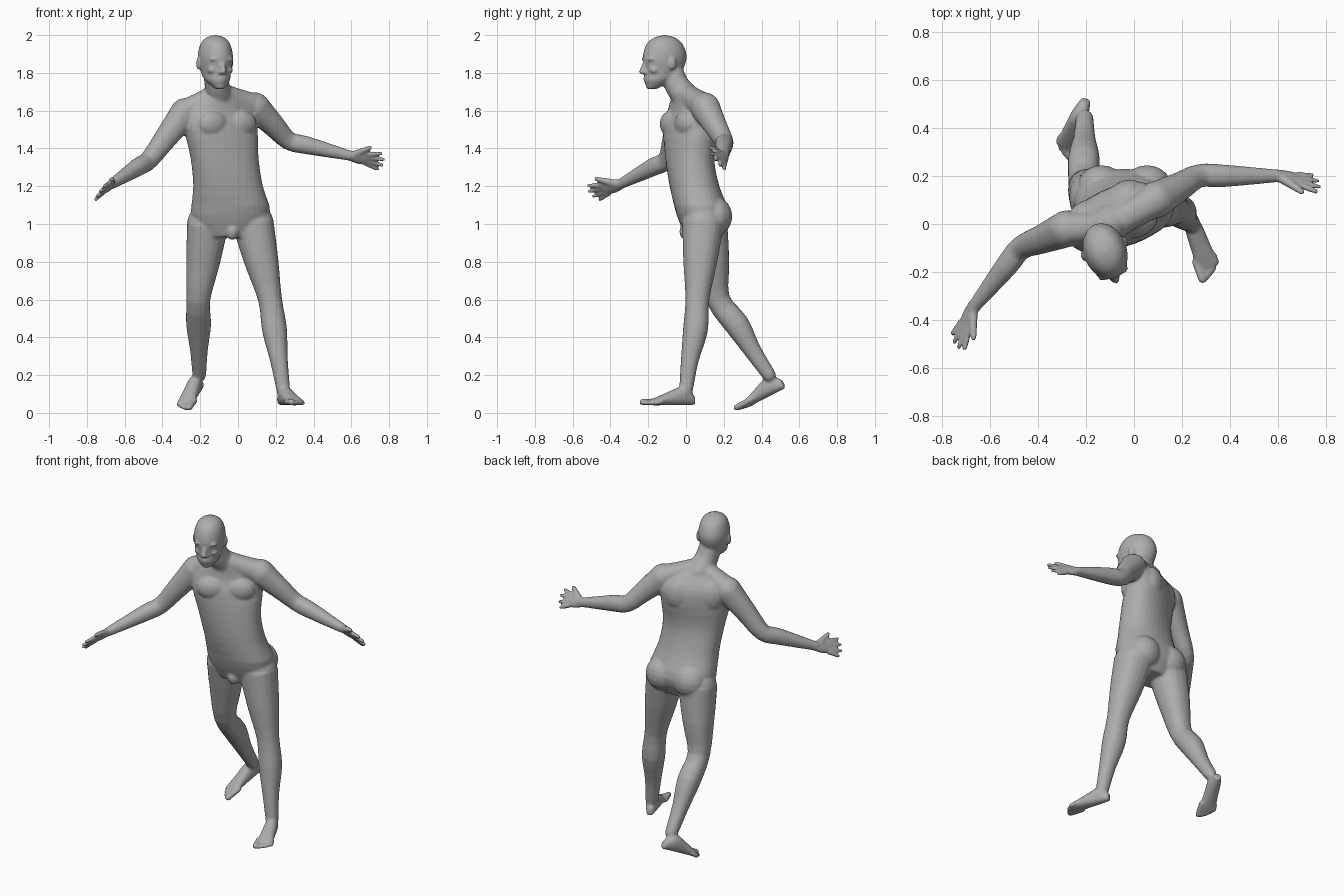
import bpy, bmesh, math
from mathutils import Vector, Matrix

default_cube = bpy.data.objects.get("Cube")
if default_cube:
    bpy.data.objects.remove(default_cube)

clay = bpy.data.materials.new("clay grey")
clay.use_nodes = True
clay.diffuse_color = (0.42, 0.42, 0.42, 1)
clay.node_tree.nodes["Principled BSDF"].inputs["Base Color"].default_value = clay.diffuse_color

figure = bmesh.new()
X_AXIS, UP = Vector((1, 0, 0)), Vector((0, 0, 1))


def spline(rows, steps=3):
    """Pass a smooth curve through rows of numbers of any length."""
    rows = [Vector(row) for row in rows]
    padded = [rows[0] * 2 - rows[1], *rows, rows[-1] * 2 - rows[-2]]
    result = []
    for before, start, end, after in zip(padded, padded[1:], padded[2:], padded[3:]):
        slope_in, slope_out = (end - before) / 2, (after - start) / 2
        for step in range(steps):
            t = step / steps
            bend = (end - start) * 3 - slope_in * 2 - slope_out
            settle = (start - end) * 2 + slope_in + slope_out
            result.append(start + slope_in * t + bend * t ** 2 + settle * t ** 3)
    return result + [rows[-1]]


def skin_rings(rings, sides=20, squareness=0.9):
    """Close a surface over rings of (centre, half width vector, half depth vector)."""
    def rounded(value):
        return math.copysign(abs(value) ** squareness, value)

    angles = [math.tau * side / sides for side in range(sides)]
    loops = [[figure.verts.new(centre + wide * rounded(math.cos(angle)) + deep * rounded(math.sin(angle)))
              for angle in angles] for centre, wide, deep in rings]
    for lower, upper in zip(loops, loops[1:]):
        for side in range(sides):
            following = (side + 1) % sides
            figure.faces.new((lower[side], lower[following], upper[following], upper[side]))
    figure.faces.new(list(reversed(loops[0])))
    figure.faces.new(loops[-1])


def ellipsoid(centre, radii, turn=0, bands=10):
    axes = Matrix.Rotation(turn, 3, 'Z') @ Matrix.Diagonal(radii)
    wide, deep, tall = axes.col
    latitudes = [math.pi * (band + 0.5) / bands for band in range(bands)]
    skin_rings([(Vector(centre) - tall * math.cos(latitude), wide * math.sin(latitude),
                 deep * math.sin(latitude)) for latitude in latitudes], squareness=1)


def tube(points, radii):
    """Round, smoothly curved limb with domed ends."""
    rows = spline([(*point, radius) for point, radius in zip(points, radii)])
    centres = [row.xyz for row in rows]
    overall = (centres[-1] - centres[0]).normalized()
    reference = X_AXIS if abs(overall.z) > 0.8 else UP
    rings = []
    for index, row in enumerate(rows):
        ahead = centres[min(index + 1, len(rows) - 1)]
        behind = centres[max(index - 1, 0)]
        along = (ahead - behind).normalized()
        across = along.cross(reference).normalized()
        rings.append((centres[index], across * row.w, along.cross(across) * row.w))
    skin_rings(rings)
    for row in (rows[0], rows[-1]):
        ellipsoid(row.xyz, (row.w, row.w, row.w))


def extremity_frame(direction, inner):
    """Unit axes along, sideways and out of a hand or foot."""
    along = Vector(direction).normalized()
    sideways = Vector(inner)
    sideways = (sideways - along * sideways.dot(along)).normalized()
    return along, sideways, along.cross(sideways)


def foot(heel, direction, inner):
    along, sideways, normal = extremity_frame(direction, inner)
    normal *= math.copysign(1, normal.z)
    rows = spline([(0, 0.02, 0.05), (0.06, 0.036, 0.1), (0.15, 0.042, 0.07), (0.24, 0.05, 0.03)])
    skin_rings([(heel + along * reach + normal * height / 2, sideways * width, normal * height / 2)
                for reach, width, height in rows])
    # Five toes, getting shorter outward
    for toe in range(5):
        offset = sideways * (0.04 - toe * 0.02)
        radius = 0.012 if toe else 0.017
        root = heel + along * 0.2 + offset + normal * 0.02
        tip = heel + along * (0.28 - toe ** 2 * 0.003) + offset + normal * radius
        tube([root, tip], [radius, radius])


def hand(wrist, direction, thumb_side):
    along, sideways, normal = extremity_frame(direction, thumb_side)
    rows = spline([(-0.02, 0.026, 0.022), (0.04, 0.04, 0.02), (0.1, 0.036, 0.012)])
    skin_rings([(wrist + along * reach, sideways * width, normal * thickness)
                for reach, width, thickness in rows])
    # Four fanned fingers and a thumb
    for finger, length in enumerate((0.08, 0.09, 0.085, 0.065)):
        offset = 0.033 - finger * 0.022
        knuckle = wrist + along * 0.085 + sideways * offset
        tip = knuckle + (along + sideways * offset * 9).normalized() * length
        tube([knuckle, tip], [0.0135, 0.0105])
    thumb = [wrist + along * reach + sideways * (reach * 0.8) for reach in (0.025, 0.065, 0.1)]
    tube(thumb, [0.02, 0.016, 0.012])


def arm(shoulder, elbow, wrist, direction, thumb_side):
    shoulder, elbow, wrist = Vector(shoulder), Vector(elbow), Vector(wrist)
    biceps = shoulder.lerp(elbow, 0.55)
    forearm = elbow.lerp(wrist, 0.3)
    tube([shoulder, biceps, elbow, forearm, wrist], [0.077, 0.06, 0.049, 0.047, 0.026])
    # Sloping muscle from the neck to the shoulder
    tube([NECK_BASE, NECK_BASE.lerp(shoulder, 0.5), shoulder], [0.06, 0.062, 0.07])
    hand(wrist, direction, thumb_side)


def leg(hip, knee, ankle, heel, direction, inner):
    hip, knee, ankle = Vector(hip), Vector(knee), Vector(ankle)
    calf = knee.lerp(ankle, 0.33) + Vector((0, 0.01, 0))
    shin = knee.lerp(ankle, 0.67)
    tube([hip, hip.lerp(knee, 0.5), knee, calf, shin, ankle],
         [0.11, 0.09, 0.063, 0.066, 0.047, 0.036])
    foot(Vector(heel), direction, inner)


# Torso, twisting from the pelvis up to the shoulders
NECK_BASE = Vector((-0.1, -0.01, 1.69))
CHEST_TURN = math.radians(27)
torso_rings = []
for height, y, width, depth in spline([
        (0.93, 0.09, 0.15, 0.09), (1.05, 0.09, 0.21, 0.14), (1.2, 0.045, 0.185, 0.13),
        (1.35, 0.02, 0.183, 0.12), (1.5, 0.025, 0.205, 0.12), (1.6, 0.035, 0.2, 0.1),
        (1.7, 0, 0.085, 0.065)]):
    twist = min(max((height - 1.1) / 0.4, 0), 1)
    turn = Matrix.Rotation(CHEST_TURN * twist, 3, 'Z')
    centre = Vector((-0.04 - 0.05 * twist, y, height))
    torso_rings.append((centre, turn @ Vector((width, 0, 0)), turn @ Vector((0, depth, 0))))
skin_rings(torso_rings, sides=32)

# Chest muscles, shoulder blades and buttocks
chest = Matrix.Translation((-0.09, 0.025, 1.53)) @ Matrix.Rotation(CHEST_TURN, 4, 'Z')
for side in (-1, 1):
    ellipsoid(chest @ Vector((side * 0.085, -0.075, 0)), (0.085, 0.05, 0.07), CHEST_TURN)
    ellipsoid(chest @ Vector((side * 0.09, 0.06, 0.02)), (0.085, 0.06, 0.1), CHEST_TURN)
    ellipsoid((side * 0.095 - 0.04, 0.16, 1.04), (0.1, 0.085, 0.1))
ellipsoid((-0.03, 0, 0.96), (0.035, 0.035, 0.045))

# Neck
tube([(-0.1, 0.01, 1.66), (-0.11, -0.045, 1.73), (-0.12, -0.075, 1.8)], [0.075, 0.066, 0.064])

# Head, turned to its left
HEAD_TURN = math.radians(20)
head = Matrix.Translation((-0.12, -0.113, 0)) @ Matrix.Rotation(HEAD_TURN, 4, 'Z')
head_axes = head.to_3x3()
skin_rings([(head @ Vector((0, -forward, height)), head_axes @ Vector((width, 0, 0)),
             head_axes @ Vector((0, depth, 0)))
            for height, forward, width, depth in spline([
                (1.715, 0.07, 0.025, 0.025), (1.76, 0.036, 0.064, 0.077), (1.8, 0.01, 0.075, 0.1),
                (1.88, 0, 0.09, 0.12), (1.95, 0, 0.077, 0.1), (1.985, 0, 0.05, 0.06),
                (2, 0, 0.01, 0.01)])], sides=32, squareness=1)


def feature(sideways, forward, height, radii):
    """Place a soft form on the face, mirrored when it is off the middle."""
    for side in ((-1, 1) if sideways else (1,)):
        ellipsoid(head @ Vector((side * sideways, -forward, height)), radii, HEAD_TURN)


nose_line = [head @ Vector((0, -forward, height)) for forward, height in ((0.108, 1.86), (0.13, 1.806))]
tube(nose_line, [0.011, 0.014])
nostril, brow, cheek = (0.011, 0.013, 0.009), (0.032, 0.017, 0.01), (0.026, 0.028, 0.02)
lip, chin, ear = (0.025, 0.015, 0.008), (0.026, 0.019, 0.018), (0.012, 0.021, 0.034)
feature(0.014, 0.117, 1.803, nostril)
feature(0.036, 0.098, 1.872, brow)
feature(0.045, 0.075, 1.815, cheek)
feature(0, 0.103, 1.772, lip)
feature(0, 0.101, 1.757, lip)
feature(0, 0.085, 1.73, chin)
feature(0.091, -0.012, 1.85, ear)

# Right arm reaching forward, left arm reaching sideways
arm(shoulder=(-0.28, -0.02, 1.59), elbow=(-0.47, -0.1, 1.34), wrist=(-0.67, -0.35, 1.21),
    direction=(-0.4, -0.9, -0.3), thumb_side=(0.5, -0.5, 0.7))
arm(shoulder=(0.09, 0.1, 1.62), elbow=(0.27, 0.2, 1.44), wrist=(0.6, 0.2, 1.36),
    direction=(1, -0.2, -0.2), thumb_side=(0, -0.6, 0.8))

# Left leg planted in front, right leg trailing on its toes
leg(hip=(0.08, 0.09, 1), knee=(0.17, 0.06, 0.6), ankle=(0.24, 0, 0.12),
    heel=(0.225, 0.045, 0.04), direction=(0.1, -0.27, 0), inner=(-0.9, -0.4, 0))
leg(hip=(-0.16, 0.11, 1), knee=(-0.21, 0.17, 0.6), ankle=(-0.205, 0.44, 0.2),
    heel=(-0.195, 0.525, 0.13), direction=(-0.1, -0.24, -0.12), inner=(0.9, -0.4, 0))

# Fuse every part into one smooth skin
bmesh.ops.recalc_face_normals(figure, faces=figure.faces)
mesh = bpy.data.meshes.new("body")
figure.to_mesh(mesh)
figure.free()
mesh.materials.append(clay)
body = bpy.data.objects.new("body", mesh)
bpy.context.collection.objects.link(body)
fuse = body.modifiers.new("fuse", 'REMESH')
fuse.mode = 'VOXEL'
fuse.voxel_size = 0.008
fuse.use_smooth_shade = True
soften = body.modifiers.new("soften", 'SMOOTH')
soften.factor = 0.5
soften.iterations = 4
bpy.context.view_layer.objects.active = body
for modifier in (fuse, soften):
    bpy.ops.object.modifier_apply(modifier=modifier.name)
